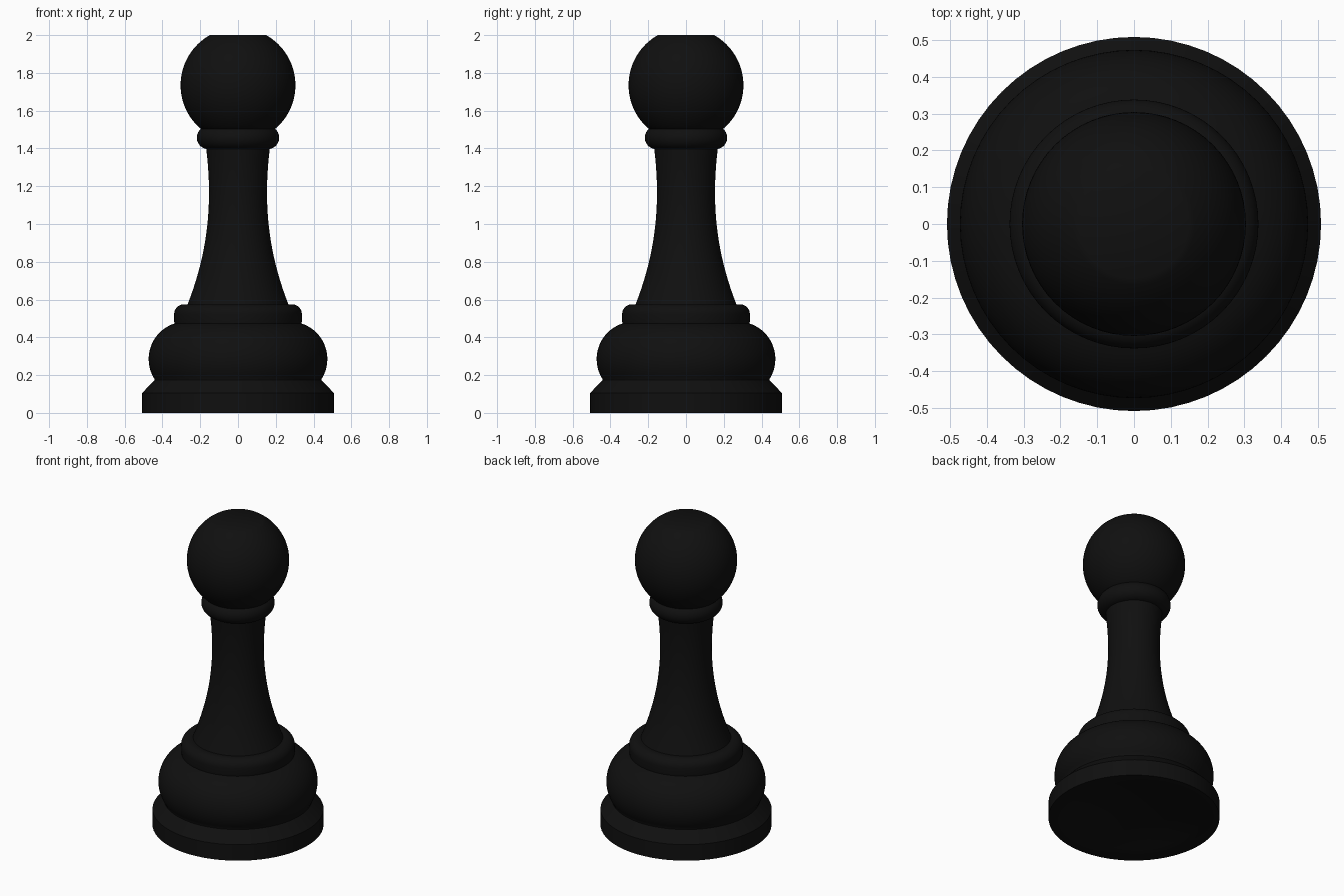
import bpy, bmesh, math

if "Cube" in bpy.data.objects:
    bpy.data.objects.remove(bpy.data.objects["Cube"])

SEGMENTS = 64

black = bpy.data.materials.new("black_lacquer")
black.diffuse_color = (0.005, 0.005, 0.005, 1)
black.use_nodes = True
black.node_tree.nodes["Principled BSDF"].inputs["Base Color"].default_value = black.diffuse_color


def arc(cr, cz, radius, start, end, steps):
    """Points (r, z) on a circular arc, angles in degrees."""
    angles = [math.radians(start + (end - start) * i / steps) for i in range(steps + 1)]
    return [(cr + radius * math.cos(a), cz + radius * math.sin(a)) for a in angles]


def stem_curve(steps):
    """Concave stem: cubic Bezier from the ring up to the collar."""
    p = [(0.267, 0.574), (0.155, 0.86), (0.135, 1.12), (0.168, 1.397)]
    points = []
    for i in range(steps + 1):
        t = i / steps
        w = ((1 - t) ** 3, 3 * t * (1 - t) ** 2, 3 * t * t * (1 - t), t ** 3)
        points.append(tuple(sum(w[k] * p[k][a] for k in range(4)) for a in (0, 1)))
    return points


def lathe(name, profile):
    bm = bmesh.new()
    verts = [bm.verts.new((r, 0, z)) for r, z in profile]
    edges = [bm.edges.new(pair) for pair in zip(verts, verts[1:])]
    bmesh.ops.spin(bm, geom=verts + edges, axis=(0, 0, 1), cent=(0, 0, 0),
                   angle=math.tau, steps=SEGMENTS, use_merge=True)
    bmesh.ops.remove_doubles(bm, verts=bm.verts, dist=1e-5)
    bmesh.ops.recalc_face_normals(bm, faces=bm.faces)
    mesh = bpy.data.meshes.new(name)
    bm.to_mesh(mesh)
    bm.free()
    mesh.materials.append(black)
    obj = bpy.data.objects.new(name, mesh)
    bpy.context.collection.objects.link(obj)
    bpy.ops.object.select_all(action='DESELECT')
    obj.select_set(True)
    bpy.context.view_layer.objects.active = obj
    bpy.ops.object.shade_smooth_by_angle(angle=math.radians(35))
    return obj


# hollowed underside
profile = [(0, 0.075), (0.12, 0.07), (0.28, 0.045), (0.40, 0.015), (0.46, 0)]
# foot with chamfered top edge
profile += [(0.508, 0), (0.508, 0.105), (0.442, 0.173)]
# bulging base
profile += arc(0.275, 0.285, 0.198, -32, 72, 20)
# ring under the stem
profile += [(0.338, 0.485)] + arc(0.286, 0.523, 0.052, 0, 100, 10)
# stem
profile += stem_curve(20)
# collar
profile += arc(0.157, 1.457, 0.061, -80, 50, 12)
# ball head with flattened top
profile += arc(0, 1.735, 0.304, -48.5, 60.7, 30) + [(0, 2.0)]

lathe("pawn_body", profile)
